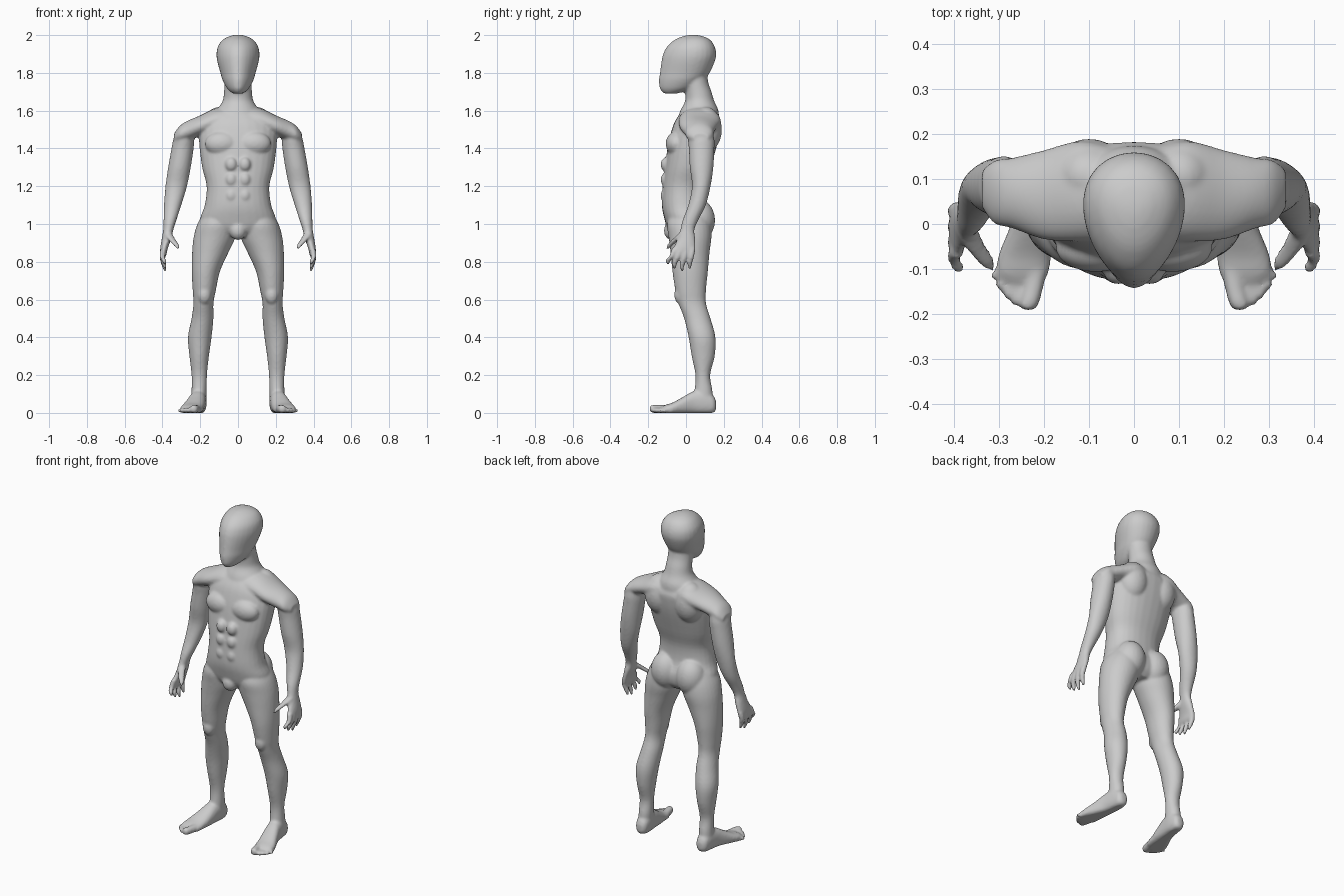
import bpy, bmesh
from math import cos, sin, pi
from mathutils import Vector, Matrix

bm = bmesh.new()
SEG = 28


def catmull(a, b, c, d, t):
    return [0.5 * (2*q + (r-p)*t + (2*p - 5*q + 4*r - s)*t*t + (3*q - p - 3*r + s)*t**3)
            for p, q, r, s in zip(a, b, c, d)]


def loft(axis, rings, mirror=True, egg=0.0, power=1.0, steps=4):
    """Ring: (position on axis, low/high of first cross axis, low/high of second)."""
    n = len(rings)
    fine = []
    for i in range(n - 1):
        a, b, c, d = rings[max(i-1, 0)], rings[i], rings[i+1], rings[min(i+2, n-1)]
        fine += [catmull(a, b, c, d, k / steps) for k in range(steps)]
    fine.append(rings[-1])
    for side in ((1, -1) if mirror else (1,)):
        loops = []
        for p, u0, u1, v0, v1 in fine:
            loop = []
            for k in range(SEG):
                t = 2 * pi * k / SEG
                cu, sv = cos(t), sin(t)
                cu = abs(cu)**power * (1 if cu > 0 else -1)
                sv = abs(sv)**power * (1 if sv > 0 else -1)
                u = (u0+u1)/2 + (u1-u0)/2 * cu * (1 + egg * sv)
                v = (v0+v1)/2 + (v1-v0)/2 * sv
                co = {'x': (p, u, v), 'y': (u, p, v), 'z': (u, v, p)}[axis]
                loop.append(bm.verts.new((co[0]*side, co[1], max(co[2], 0.0))))
            loops.append(loop)
        for l0, l1 in zip(loops, loops[1:]):
            for k in range(SEG):
                j = (k + 1) % SEG
                bm.faces.new((l0[k], l0[j], l1[j], l1[k]))
        bm.faces.new(loops[0])
        bm.faces.new(loops[-1])


def digit(axis, pts, r0, r1):
    """Finger or toe: round tube through points with a rounded tip."""
    i = 'xyz'.index(axis)
    rings = []
    n = len(pts)
    for k, p in enumerate(pts):
        r = r0 + (r1 - r0) * k / (n - 1)
        if k == n - 1:
            r *= 0.55
        o = [p[j] for j in range(3) if j != i]
        rings.append((p[i], o[0]-r, o[0]+r, o[1]-r, o[1]+r))
    loft(axis, rings)


def blob(c, r, mirror=True):
    for side in ((1, -1) if mirror else (1,)):
        m = Matrix.Translation((c[0]*side, c[1], c[2])) @ Matrix.Diagonal((*r, 1))
        bmesh.ops.create_uvsphere(bm, u_segments=24, v_segments=16, radius=1, matrix=m)


def sym(z, w, y0, y1):
    return (z, -w, w, y0, y1)


# head
loft('z', [sym(1.69, .025, -.115, -.05), sym(1.715, .055, -.138, .03),
           sym(1.76, .08, -.143, .09), sym(1.80, .092, -.138, .125),
           sym(1.86, .108, -.13, .152), sym(1.90, .112, -.121, .16),
           sym(1.94, .105, -.10, .152), sym(1.975, .08, -.06, .128),
           sym(1.994, .045, -.015, .09), sym(2.001, .015, .02, .05)],
     mirror=False, egg=.18)
# neck
loft('z', [sym(1.82, .07, .0, .11), sym(1.75, .072, -.01, .118), sym(1.70, .074, -.005, .135),
           sym(1.65, .082, -.005, .15), sym(1.60, .115, -.03, .172), sym(1.54, .15, -.05, .175)],
     mirror=False)
# torso
loft('z', [sym(1.60, .10, -.02, .15), sym(1.55, .18, -.055, .18), sym(1.50, .205, -.075, .18),
           sym(1.42, .205, -.095, .165), sym(1.30, .19, -.112, .13), sym(1.20, .166, -.124, .10),
           sym(1.10, .176, -.128, .10), sym(1.03, .20, -.115, .125), sym(.97, .19, -.095, .12),
           sym(.93, .11, -.06, .09)], mirror=False, power=.9)
# chest, shoulder blades, buttocks, groin, kneecaps
blob((.085, -.052, 1.425), (.09, .055, .065))
blob((.10, .105, 1.50), (.09, .085, .12))
blob((.085, .068, 1.02), (.088, .086, .11))
blob((0, -.075, .965), (.045, .042, .05), mirror=False)
blob((.178, -.03, .625), (.036, .032, .05))
# stomach muscles
for z in (1.15, 1.235, 1.315):
    blob((.036, -.105, z), (.032, .03, .038))
# shoulders
loft('x', [(.04, -.04, .17, 1.47, 1.62), (.12, -.04, .185, 1.475, 1.612),
           (.20, -.035, .165, 1.465, 1.575), (.27, -.01, .148, 1.44, 1.545),
           (.31, .0, .142, 1.43, 1.518), (.338, .035, .12, 1.435, 1.48)])
# arms and palms
loft('z', [(1.50, .235, .32, .02, .14), (1.45, .232, .342, .01, .15), (1.40, .235, .352, .015, .15),
           (1.30, .25, .37, .02, .145), (1.20, .27, .384, .032, .13), (1.10, .30, .392, .012, .105),
           (1.02, .326, .394, -.018, .065), (.97, .342, .396, -.03, .045),
           (.92, .354, .404, -.045, .05), (.87, .372, .412, -.07, .052),
           (.84, .378, .41, -.075, .045), (.825, .385, .405, -.06, .03)])
# fingers
for y0, y1, z in ((-.06, -.095, .785), (-.03, -.06, .762), (.002, -.02, .75), (.034, .02, .762)):
    digit('z', [(.394, y0, .87), (.401, y0*.6 + y1*.4, .83), (.393, y1, .785 + (z-.75)*.7),
                (.385, y1, z)], .0165, .0125)
# thumbs
digit('z', [(.372, -.015, .95), (.352, -.05, .92), (.33, -.08, .893), (.315, -.098, .868)],
      .024, .014)
# legs
loft('z', [(1.06, .03, .18, -.08, .11), (1.0, .012, .215, -.10, .13), (.93, .014, .235, -.092, .135),
           (.85, .05, .243, -.082, .125), (.75, .095, .245, -.072, .116), (.65, .117, .24, -.057, .106),
           (.58, .13, .236, -.04, .106), (.50, .13, .246, -.01, .13), (.40, .14, .265, .014, .156),
           (.30, .154, .257, .03, .152), (.20, .164, .246, .05, .128), (.12, .166, .246, .045, .14),
           (.04, .17, .25, .03, .145)])
# feet
loft('y', [(.16, .19, .22, .02, .06), (.145, .173, .24, .0, .09), (.10, .166, .25, -.008, .12),
           (.04, .17, .26, -.008, .115), (-.02, .176, .282, -.008, .082), (-.07, .184, .302, -.008, .055),
           (-.11, .19, .305, -.006, .042), (-.135, .205, .285, .0, .03)], power=.85)
# toes
for x0, x1, y, r in ((.213, .234, -.192, .021), (.238, .263, -.18, .0135), (.257, .28, -.165, .013),
                     (.274, .297, -.147, .0125), (.288, .31, -.122, .012)):
    digit('y', [(x0, -.07, r), (x0*.5 + x1*.5, y*.5 - .045, r), (x1, y + .012, r), (x1, y, r)],
          r * 1.05, r)

# fuse all parts into one smooth skin
bmesh.ops.recalc_face_normals(bm, faces=bm.faces)
mesh = bpy.data.meshes.new("body")
bm.to_mesh(mesh)
bm.free()
body = bpy.data.objects.new("body", mesh)
bpy.context.collection.objects.link(body)
rem = body.modifiers.new("fuse", 'REMESH')
rem.mode = 'VOXEL'
rem.voxel_size = 0.0075
rem.use_smooth_shade = True
smooth = body.modifiers.new("soften", 'SMOOTH')
smooth.factor = 0.5
smooth.iterations = 6
